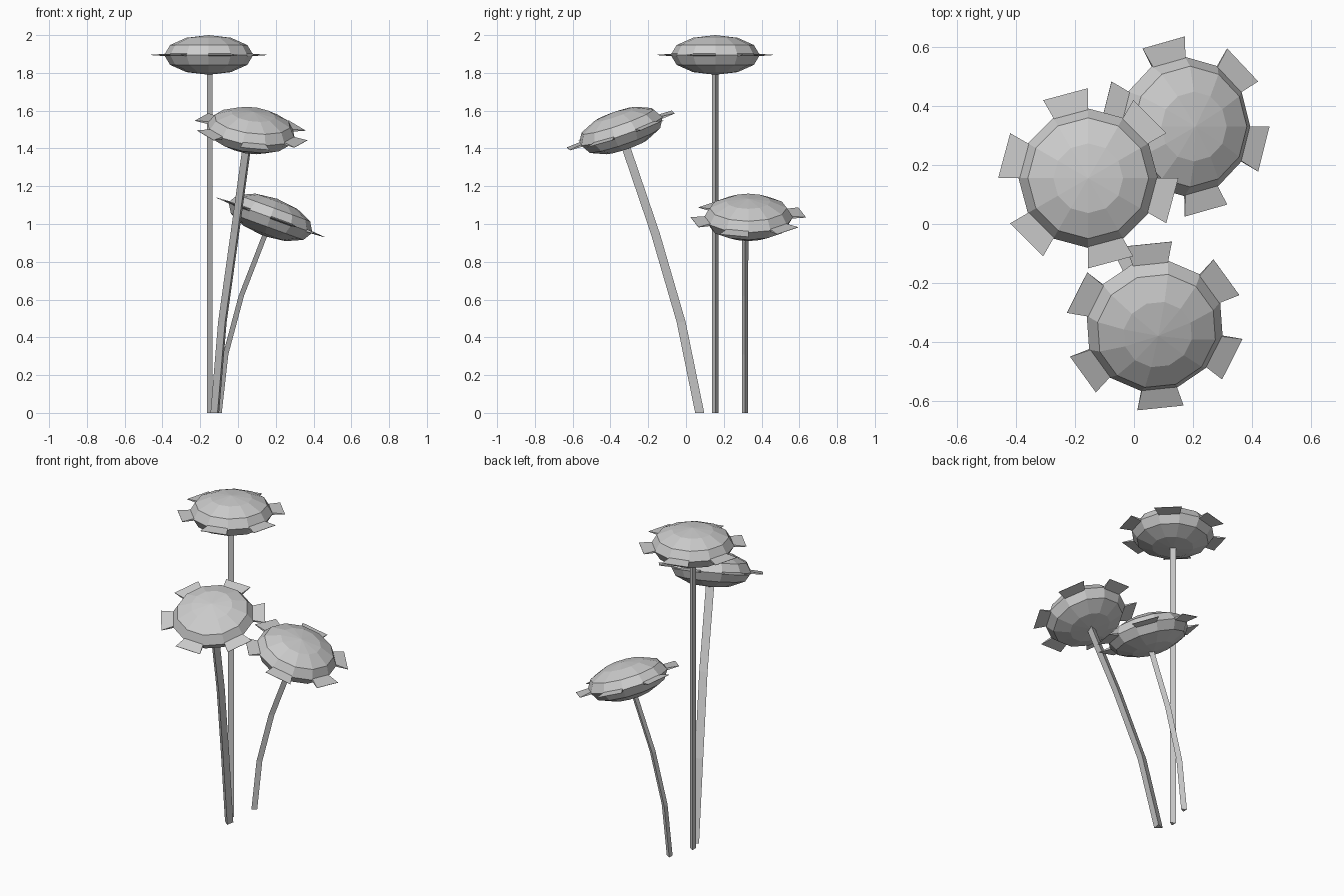
import bpy, bmesh
from math import sin, cos, pi, radians
from mathutils import Matrix, Vector

if "Cube" in bpy.data.objects:
    bpy.data.objects.remove(bpy.data.objects["Cube"])


def finish(bm, name):
    bmesh.ops.recalc_face_normals(bm, faces=bm.faces)
    me = bpy.data.meshes.new(name)
    bm.to_mesh(me)
    bm.free()
    ob = bpy.data.objects.new(name, me)
    bpy.context.collection.objects.link(ob)


def loft(bm, rings):
    vs = [[bm.verts.new(p) for p in r] for r in rings]
    n = len(vs[0])
    for a, b in zip(vs, vs[1:]):
        for i in range(n):
            j = (i + 1) % n
            bm.faces.new((a[i], a[j], b[j], b[i]))
    bm.faces.new(vs[0][::-1])
    bm.faces.new(vs[-1])


def stem(name, path, r, turn):
    # three-sided bent stalk
    bm = bmesh.new()
    loft(bm, [[Vector(p) + Vector((r * cos(turn + k * 2 * pi / 3),
                                   r * sin(turn + k * 2 * pi / 3), 0))
               for k in range(3)] for p in path])
    finish(bm, name)


def head(name, centre, tilt, turn):
    m = (Matrix.Translation(centre) @ Matrix.Rotation(turn, 4, 'Z')
         @ Matrix.Rotation(tilt, 4, 'Y'))
    # flattened low-poly head
    bm = bmesh.new()
    bmesh.ops.create_uvsphere(bm, u_segments=12, v_segments=6, radius=1)
    bmesh.ops.transform(bm, verts=bm.verts,
                        matrix=m @ Matrix.Diagonal((.236, .236, .105, 1)))
    finish(bm, name + "_head")
    # six wedge petals on alternate sides
    bm = bmesh.new()
    for k in range(6):
        a0, a1 = radians(60 * k - 30), radians(60 * k)
        loft(bm, [[m @ Vector((r * cos(a), r * sin(a), z))
                   for a, z in ((a0, -h), (a1, -h), (a1, h), (a0, h))]
                  for r, h in ((.2, .009), (.305, .001))])
    finish(bm, name + "_petals")


# tall straight flower
stem("tall_stem", [(-.155, .155, 0), (-.155, .155, 1.82)], .02, 0)
head("tall_flower", (-.155, .155, 1.895), 0, 0)

# middle flower leaning forward
T = radians(-70)
stem("middle_stem", [(-.118, .075, 0), (-.078, -.023, .48), (-.012, -.16, .95),
                     (.053, -.32, 1.42)], .028, T)
head("middle_flower", (.07, -.345, 1.495), radians(20), T)

# short flower leaning right
stem("short_stem", [(-.105, .312, 0), (-.07, .312, .31), (.013, .312, .62),
                    (.145, .314, .96)], .019, 0)
head("short_flower", (.172, .33, 1.035), radians(20), 0)
